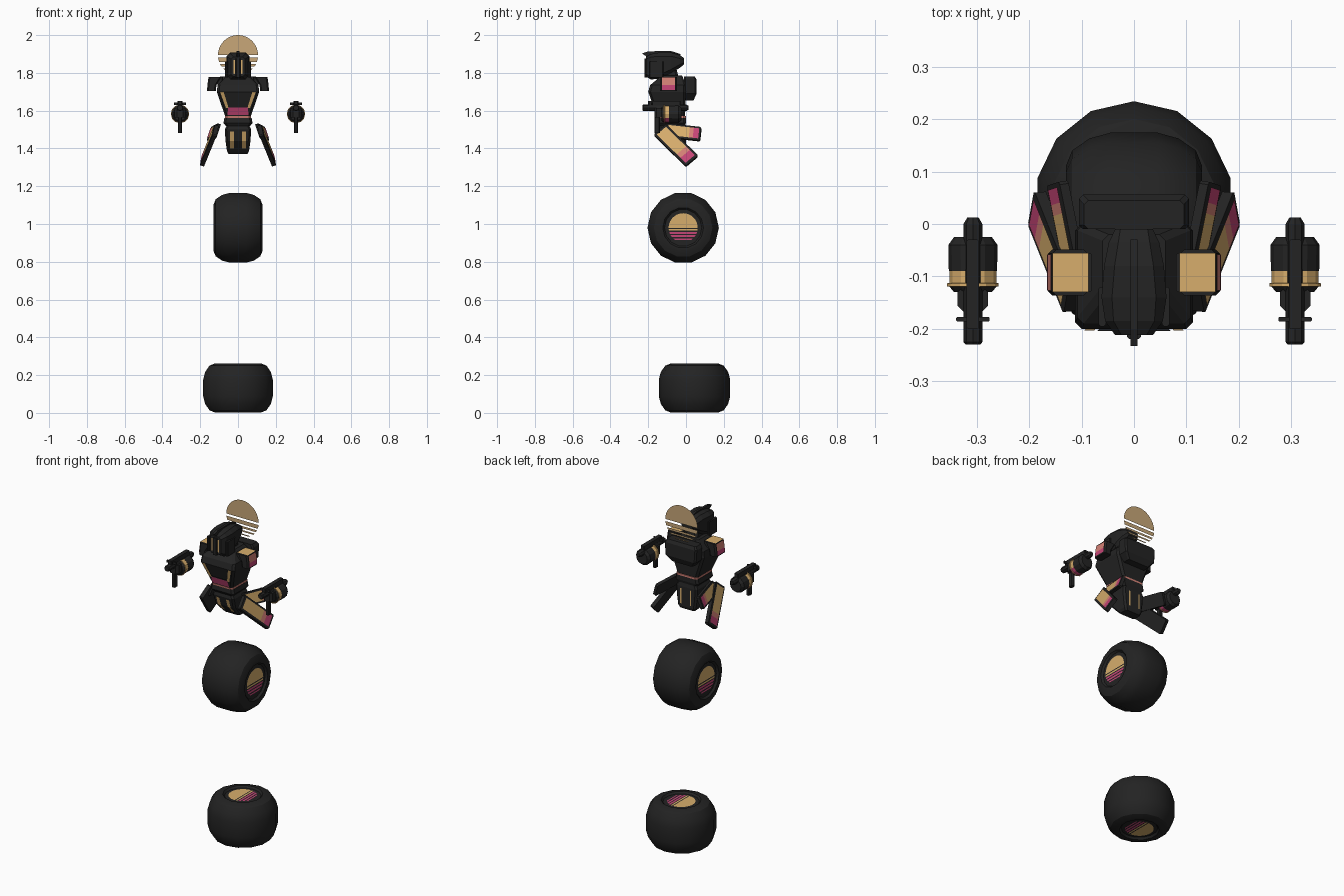
import bpy, bmesh, math
from mathutils import Vector as V

if "Cube" in bpy.data.objects:
    bpy.data.objects.remove(bpy.data.objects["Cube"])


def material(name, rgb):
    m = bpy.data.materials.new(name)
    m.diffuse_color = (*rgb, 1)
    m.use_nodes = True
    m.node_tree.nodes["Principled BSDF"].inputs["Base Color"].default_value = m.diffuse_color
    return m


DARK = material("charcoal", (0.017, 0.017, 0.017))
GOLD = material("gold", (0.68, 0.42, 0.15))
TAN = material("tan", (0.58, 0.39, 0.19))
SALMON = material("salmon", (0.66, 0.22, 0.18))
PINK = material("pink", (0.56, 0.06, 0.18))
X, Y, Z = V((1, 0, 0)), V((0, 1, 0)), V((0, 0, 1))


def build(name, verts, faces, mats, mirror=False, rule=None, out=None):
    """Make an object, optionally with a twin across x."""
    for side, s in (("right_", 1), ("left_", -1)) if mirror else (("", 1),):
        bm = bmesh.new()
        vs = [bm.verts.new((v[0] * s, v[1], v[2])) for v in verts]
        for f in faces:
            bm.faces.new([vs[i] for i in f])
        bm.normal_update()
        if out is None:
            bmesh.ops.recalc_face_normals(bm, faces=bm.faces)
            bm.normal_update()
        else:
            o = V((out[0] * s, out[1], out[2]))
            for f in bm.faces:
                if f.normal.dot(o) < 0:
                    f.normal_flip()
        if rule:
            for f in bm.faces:
                f.material_index = rule(f)
        me = bpy.data.meshes.new(side + name)
        bm.to_mesh(me)
        bm.free()
        for m in mats:
            me.materials.append(m)
        ob = bpy.data.objects.new(side + name, me)
        bpy.context.collection.objects.link(ob)
    return ob


def ring(c, u, v, hu, hv, k):
    """Chamfered rectangle."""
    pts = ((hu, hv - k), (hu - k, hv), (k - hu, hv), (-hu, hv - k),
           (-hu, k - hv), (k - hu, -hv), (hu - k, -hv), (hu, k - hv))
    return [V(c) + u * a + v * b for a, b in pts]


def ngon(c, u, v, r, n):
    return [V(c) + (u * math.cos(t) + v * math.sin(t)) * r
            for t in (2 * math.pi * i / n for i in range(n))]


def loft(name, rings, mats=(DARK,), mirror=False, rule=None):
    n = len(rings[0])
    faces = [(j * n + i, j * n + (i + 1) % n, (j + 1) * n + (i + 1) % n, (j + 1) * n + i)
             for j in range(len(rings) - 1) for i in range(n)]
    faces += [tuple(range(n)), tuple(range((len(rings) - 1) * n, len(rings) * n))]
    return build(name, [p for r in rings for p in r], faces, mats, mirror, rule)


def stack(name, rows, k, mats=(DARK,), x=0, mirror=False):
    """Loft upward through rows of (z, half width, y front, y back)."""
    return loft(name, [ring((x, (a + b) / 2, z), X, Y, h, (b - a) / 2, k)
                       for z, h, a, b in rows], mats, mirror)


def box(name, x0, x1, y0, y1, z0, z1, k=0.004, mirror=False, mats=(DARK,)):
    return stack(name, [(z0, (x1 - x0) / 2, y0, y1), (z1, (x1 - x0) / 2, y0, y1)],
                 k, mats, (x0 + x1) / 2, mirror)


def panel(name, pts, mat, out, mirror=False):
    return build(name, pts, [tuple(range(len(pts)))], (mat,), mirror, out=out)


def sun(name, c, u, v, r, bands, out):
    """Disc sliced into bands of (low, high, material), in radii."""
    for i, (lo, hi, mat) in enumerate(bands):
        a, b = math.asin(lo), math.asin(hi)
        arc = [a + (b - a) * j / 10 for j in range(11)]
        pts = [(math.cos(t), math.sin(t)) for t in arc]
        pts += [(-p, q) for p, q in reversed(pts) if p > 1e-4]
        panel(f"{name}_band_{i}", [V(c) + u * (p * r) + v * (q * r) for p, q in pts], mat, out)


# wheels with recessed hubs and striped sun caps
PROFILE = ((0.0985, 0.119), (0.108, 0.13), (0.125, 0.13), (0.155, 0.118),
           (0.178, 0.085), (0.189, 0.045))
CAP = ((0, 1, GOLD), (-0.2, -0.08, GOLD), (-0.42, -0.28, PINK),
       (-0.64, -0.5, PINK), (-0.84, -0.74, PINK))


def wheel(name, c, u, v, axis, sun_up):
    prof = list(PROFILE) + [(r, -h) for r, h in reversed(PROFILE)]
    ob = loft(name, [ngon(V(c) + axis * h, u, v, r, 14) for r, h in prof])
    bpy.ops.object.select_all(action='DESELECT')
    ob.select_set(True)
    bpy.context.view_layer.objects.active = ob
    bpy.ops.object.shade_smooth_by_angle(angle=math.radians(28))
    for tag, s in (("a", 1), ("b", -1)):
        sun(f"{name}_cap_{tag}", V(c) + axis * (s * 0.122), u, sun_up, 0.077, CAP, axis * s)


wheel("lower_wheel", (0, 0.045, 0.132), Y, X, Z, -X)
wheel("upper_wheel", (0, -0.015, 0.98), Y, Z, X, Z)

# sun disc behind the head
sun("halo", (0, 0.042, 1.894), X, Z, 0.106,
    ((0, 1, TAN), (-0.34, -0.12, TAN), (-0.56, -0.44, TAN),
     (-0.75, -0.66, TAN), (-0.93, -0.87, TAN)), -Y)

# helmet, lofted front to back
loft("helmet", [ring((0, y, (a + b) / 2), X, Z, h, (b - a) / 2, k) for y, h, a, b, k in (
    (-0.212, 0.036, 1.78, 1.885, 0.012), (-0.185, 0.055, 1.765, 1.9, 0.016),
    (-0.14, 0.062, 1.77, 1.908, 0.02), (-0.08, 0.057, 1.798, 1.908, 0.02),
    (-0.035, 0.048, 1.825, 1.895, 0.018), (-0.01, 0.036, 1.845, 1.878, 0.01))])
box("helmet_cheek", 0.053, 0.068, -0.195, -0.12, 1.775, 1.86, mirror=True)
box("face_guard", -0.013, 0.013, -0.219, -0.2, 1.775, 1.875)
panel("eye_line", [(0.016, -0.2135, 1.795), (0.024, -0.2135, 1.795),
                   (0.024, -0.2135, 1.868), (0.016, -0.2135, 1.868)], GOLD, -Y, True)
loft("crest", [[V((x, y, z)) for y, z in ((-0.233, 1.903), (-0.2, 1.88), (-0.03, 1.88),
                                           (-0.03, 1.9), (-0.08, 1.916), (-0.2, 1.914))]
               for x in (-0.007, 0.007)])
stack("neck", [(1.74, 0.045, -0.14, -0.03), (1.82, 0.035, -0.13, -0.05)], 0.012)

# torso
stack("chest", [(1.57, 0.068, -0.155, -0.005), (1.70, 0.112, -0.2, 0.0),
                (1.735, 0.108, -0.19, 0.0), (1.785, 0.06, -0.13, -0.02)], 0.012)
stack("back_pack", [(1.655, 0.07, -0.01, 0.04), (1.69, 0.1, -0.01, 0.056),
                    (1.765, 0.105, -0.01, 0.056), (1.782, 0.095, -0.01, 0.045)], 0.008)


def chest_panel(name, z1, w1, z0, w0, lift, mat, inner=None, mirror=False):
    """Trapezoid lying on the sloped chest front."""
    y1, y0 = (-0.2 + (1.7 - z) * 0.346 - lift for z in (z1, z0))
    a1, a0 = inner or (-w1, -w0)
    panel(name, [(a1, y1, z1), (w1, y1, z1), (w0, y0, z0), (a0, y0, z0)], mat, -Y, mirror)


chest_panel("chest_trim", 1.70, 0.095, 1.615, 0.064, 0.003, GOLD, (0.076, 0.05), True)
chest_panel("chest_badge", 1.618, 0.052, 1.578, 0.056, 0.004, PINK)
chest_panel("chest_plate", 1.695, 0.07, 1.625, 0.047, 0.006, DARK)
stack("waist_trim", [(1.562, 0.07, -0.155, 0.0), (1.572, 0.07, -0.157, 0.0)], 0.012, (SALMON,))
stack("belt", [(1.52, 0.065, -0.145, -0.005), (1.535, 0.077, -0.155, 0.0),
               (1.562, 0.072, -0.152, 0.0)], 0.012)
stack("pelvis", [(1.37, 0.05, -0.06, -0.005), (1.385, 0.058, -0.075, 0.0),
                 (1.44, 0.066, -0.125, 0.0), (1.50, 0.07, -0.145, 0.0),
                 (1.52, 0.06, -0.14, -0.005)], 0.01)
for z0, y0, z1, y1 in ((1.44, -0.128, 1.49, -0.1446), (1.40, -0.0915, 1.44, -0.128)):
    panel("pelvis_front_stripe", [(0.022, y0, z0), (0.042, y0, z0),
                                  (0.042, y1, z1), (0.022, y1, z1)], GOLD, -Y, True)
panel("pelvis_back_stripe", [(0.028, 0.003, 1.40), (0.036, 0.003, 1.40),
                             (0.036, 0.003, 1.49), (0.028, 0.003, 1.49)], GOLD, Y, True)

# shoulder pads with gold tops and salmon sides
box("shoulder_bridge", 0.08, 0.13, -0.13, -0.055, 1.738, 1.778, mirror=True)
loft("shoulder_pad", [ring((x, -0.0925, z), X, Y, h, 0.044, 0.008) for x, h, z in (
    (0.141, 0.023, 1.703), (0.138, 0.024, 1.735), (0.122, 0.034, 1.778))], mirror=True)
panel("shoulder_top", [(0.087, -0.13, 1.781), (0.155, -0.13, 1.781),
                       (0.155, -0.055, 1.781), (0.087, -0.055, 1.781)], GOLD, Z, True)
for tag, z0, x0, z1, x1, mat in (("upper", 1.735, 0.1645, 1.775, 0.1585, SALMON),
                                 ("lower", 1.71, 0.166, 1.735, 0.1645, PINK)):
    panel(f"shoulder_side_{tag}", [(x0, -0.127, z0), (x0, -0.058, z0),
                                   (x1, -0.058, z1), (x1, -0.127, z1)], mat, X, True)


# flared hip and leg plates, inlaid gold to pink
def plate(name, c, L, W, t):
    c, L, W = V(c), V(L), V(W)
    n = L.cross(W).normalized()
    lu, wu = L.normalized(), W.normalized()
    loft(name, [ring(c + n * s, lu, wu, L.length, W.length, 0.006) for s in (-t, t)], mirror=True)
    for tag, a, b, mat in (("gold", -0.9, 0.35, GOLD), ("salmon", 0.35, 0.58, SALMON),
                           ("pink", 0.58, 0.9, PINK)):
        panel(f"{name}_{tag}_inlay", [c + n * (t + 0.003) + L * p + W * q for p, q in (
            (a, -0.74), (b, -0.74), (b, 0.74), (a, 0.74))], mat, n, True)


plate("leg_plate", (0.152, -0.053, 1.415), (0.034, 0.085, -0.083), (-0.006, 0.033, 0.028), 0.011)
plate("hip_plate", (0.128, -0.012, 1.485), (0.018, 0.09, -0.01), (-0.012, 0.004, 0.036), 0.009)

# floating hand blasters
GX = 0.307


def tube(name, z, rows, n=12, mats=(DARK,), rule=None):
    loft(name, [ngon((GX, y, z), X, Z, r, n) for y, r in rows], mats, True, rule)


tube("hand_shell", 1.583, ((-0.09, 0.046), (-0.04, 0.047), (-0.025, 0.036)))
tube("hand_cuff", 1.583, ((-0.119, 0.049), (-0.113, 0.049), (-0.112, 0.045), (-0.09, 0.045)),
     mats=(GOLD, PINK), rule=lambda f: int(f.normal.z < -0.3))
tube("hand_cap", 1.583, ((-0.13, 0.036), (-0.118, 0.046)))
tube("blaster_barrel", 1.615, ((-0.23, 0.014), (-0.225, 0.018), (0.0, 0.018), (0.012, 0.011)), 8)
box("blaster_body", GX - 0.029, GX + 0.029, -0.168, -0.118, 1.565, 1.615, 0.012, True)
box("blaster_sight", GX - 0.032, GX + 0.032, -0.186, -0.177, 1.63, 1.643, 0.002, True)
box("blaster_rail", GX - 0.012, GX + 0.012, -0.2, -0.03, 1.628, 1.652, 0.003, True)
box("blaster_grip", GX - 0.01, GX + 0.01, -0.168, -0.138, 1.482, 1.57, 0.004, True)
